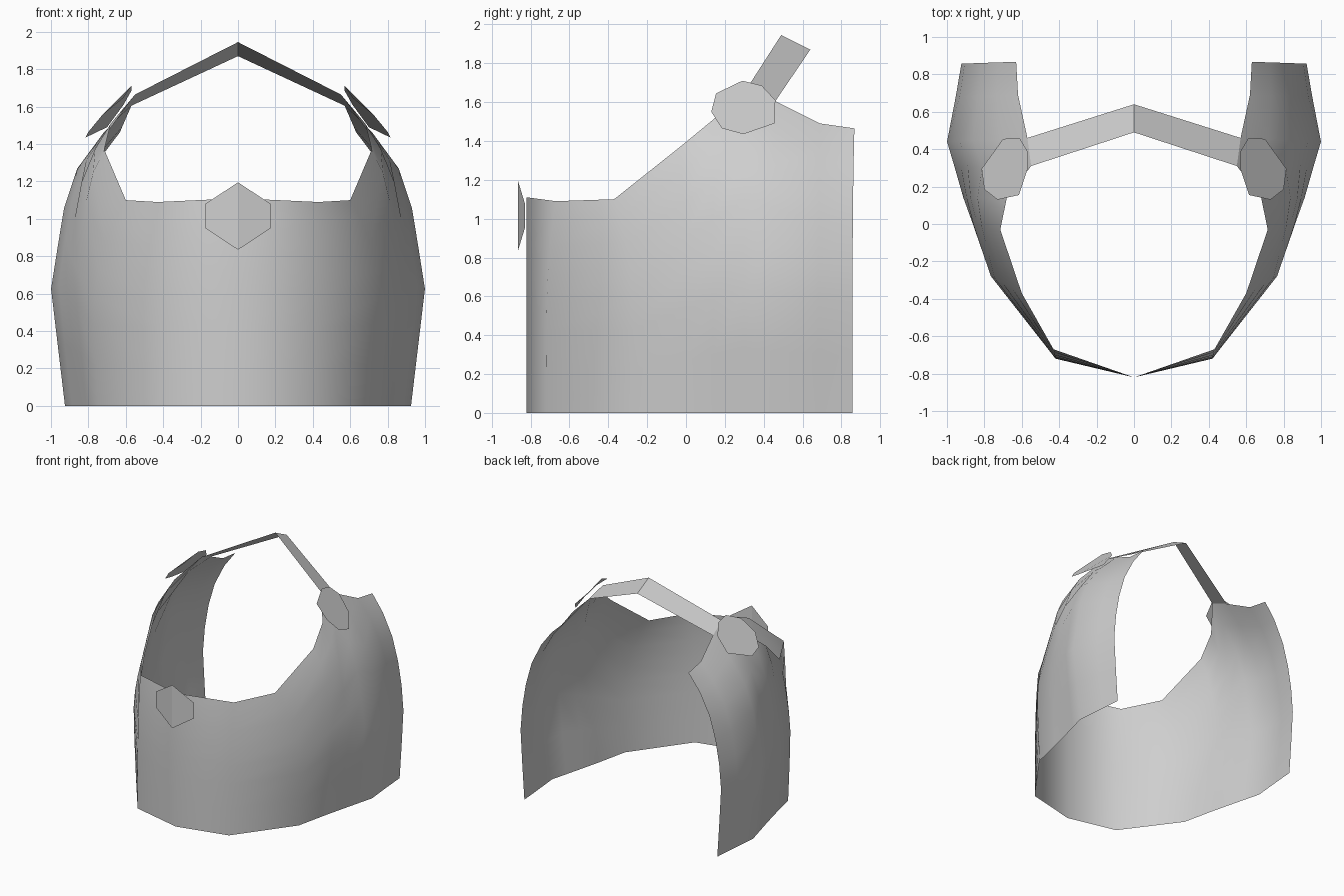
import bpy

if "Cube" in bpy.data.objects:
    bpy.data.objects.remove(bpy.data.objects["Cube"])

metal = bpy.data.materials.new("plain_grey")
metal.diffuse_color = (0.62, 0.62, 0.62, 1)
metal.use_nodes = True
metal.node_tree.nodes["Principled BSDF"].inputs["Base Color"].default_value = metal.diffuse_color


def half_mesh(name, verts, faces, smooth=False, merge=True):
    """Right half of a part, mirrored across x = 0."""
    me = bpy.data.meshes.new(name)
    me.from_pydata(verts, [], faces)
    me.materials.append(metal)
    for p in me.polygons:
        p.use_smooth = smooth
    ob = bpy.data.objects.new(name, me)
    bpy.context.collection.objects.link(ob)
    mod = ob.modifiers.new("mirror", 'MIRROR')
    mod.use_mirror_merge = merge
    mod.merge_threshold = 0.001
    return ob


# Side bulge of the shell: (height, width ratio)
BULGE = [(0, .925), (.63, 1), (1.06, .93), (1.27, .86), (1.46, .72), (1.6, .575), (1.7, .5)]


def ratio(z):
    for (z0, r0), (z1, r1) in zip(BULGE, BULGE[1:]):
        if z <= z1:
            return r0 + (r1 - r0) * (z - z0) / (z1 - z0)
    return BULGE[-1][1]


# Shell columns from front centre to back edge: plan x, y, bulge strength, upper rim point
COLUMNS = [
    (0, -.82, 0, (0, -.82, 1.11)),
    (.42, -.72, 0, (.43, -.67, 1.09)),
    (.78, -.27, .5, (.60, -.37, 1.10)),
    (.87, 0, .9, (.715, -.03, 1.37)),
    (.915, .14, 1, (.68, .14, 1.51)),
    (.96, .30, 1, (.55, .31, 1.665)),
    (1.0, .44, 1, (.57, .46, 1.605)),
    (.96, .68, .8, (.62, .69, 1.49)),
    (.93, .857, .6, (.63, .867, 1.465)),
]
ROWS = [0, .2, .39, .53, .66, .79, .91, 1]

verts, faces = [], []
for x, y, k, (ex, ey, ez) in COLUMNS:
    def wide(z):
        return x * (1 + (ratio(z) - 1) * k)
    for t in ROWS:
        b = t ** 4
        verts.append((wide(t * ez) + b * (ex - wide(ez)), y + b * (ey - y), t * ez))
n = len(ROWS)
for c in range(len(COLUMNS) - 1):
    for r in range(n - 1):
        a = c * n + r
        faces.append((a, a + n, a + n + 1, a + 1))
half_mesh("chest_shell", verts, faces, smooth=True)

# Strap arching behind the neck
half_mesh("neck_strap",
          [(0, .49, 1.945), (.55, .31, 1.665), (.57, .46, 1.605), (0, .64, 1.87)],
          [(0, 1, 2, 3)])

# Folded hexagonal plate on the chest
half_mesh("chest_plate",
          [(0, -.865, .835), (.175, -.83, .95), (.175, -.83, 1.08), (0, -.865, 1.195)],
          [(0, 1, 2, 3)])

# Eight-sided plates on the shoulders
ring = [(.73, .13, 1.55), (.615, .155, 1.645), (.57, .29, 1.71), (.57, .39, 1.685),
        (.612, .46, 1.61), (.70, .455, 1.49), (.815, .295, 1.435), (.80, .185, 1.465)]
half_mesh("shoulder_plates", ring[::-1], [tuple(range(8))], merge=False)
